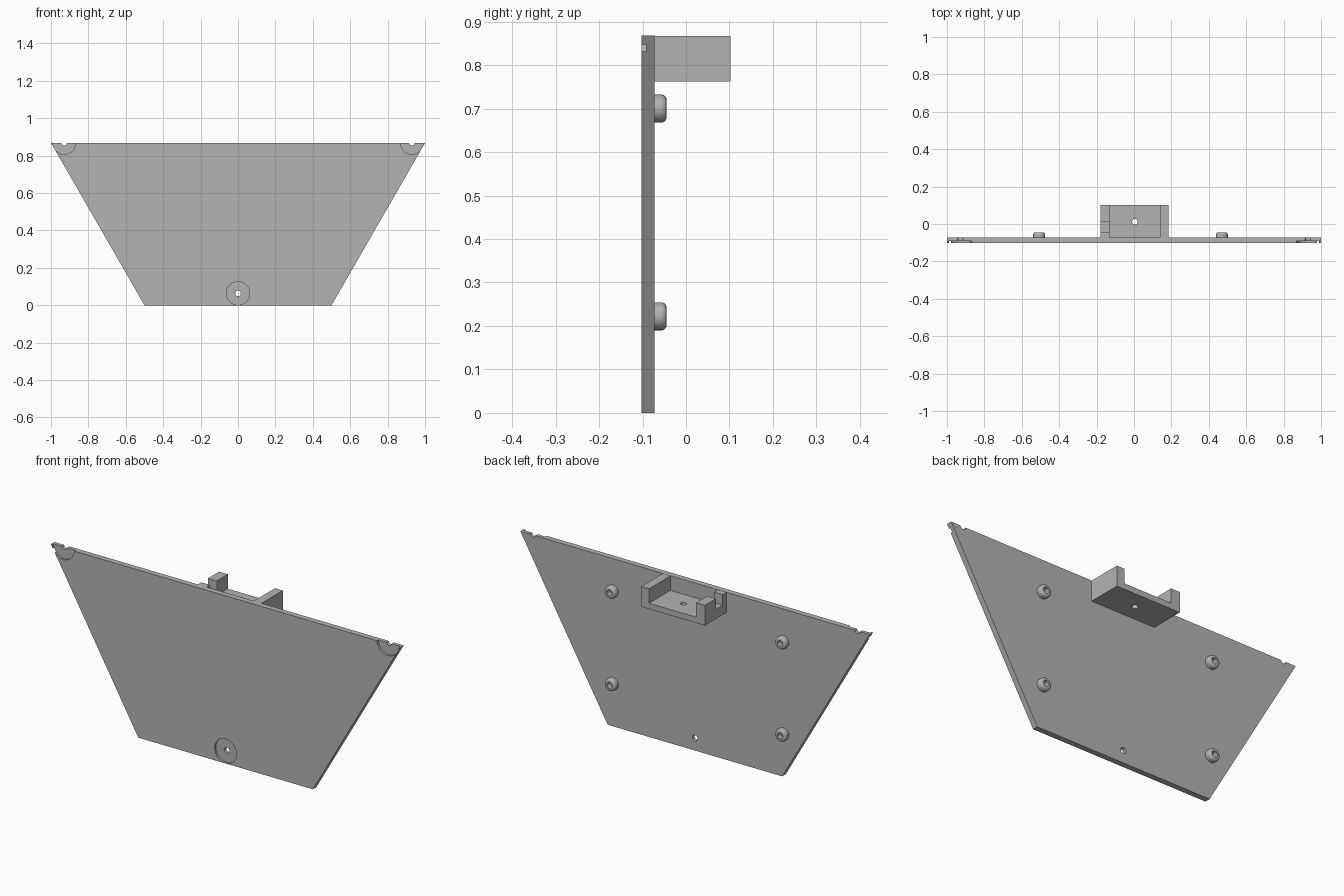
import bpy, bmesh
from math import cos, sin, pi
from mathutils import Matrix, Vector

if "Cube" in bpy.data.objects:
    bpy.data.objects.remove(bpy.data.objects["Cube"])

grey = bpy.data.materials.new("plain grey")
grey.use_nodes = True
grey.diffuse_color = (0.45, 0.45, 0.45, 1)
grey.node_tree.nodes["Principled BSDF"].inputs["Base Color"].default_value = grey.diffuse_color

FRONT, BACK, REAR = -0.102, -0.073, 0.102
TOP = 0.868


def finish(name, bm):
    bmesh.ops.recalc_face_normals(bm, faces=bm.faces)
    mesh = bpy.data.meshes.new(name)
    bm.to_mesh(mesh)
    bm.free()
    mesh.materials.append(grey)
    obj = bpy.data.objects.new(name, mesh)
    bpy.context.collection.objects.link(obj)
    return obj


def prism(name, outline, y0, y1):
    """Extrude an x-z outline along y."""
    bm = bmesh.new()
    face = bm.faces.new([bm.verts.new((x, y0, z)) for x, z in outline])
    ext = bmesh.ops.extrude_face_region(bm, geom=[face])["geom"]
    bmesh.ops.translate(bm, vec=(0, y1 - y0, 0),
                        verts=[v for v in ext if isinstance(v, bmesh.types.BMVert)])
    return finish(name, bm)


def box(name, x0, x1, y0, y1, z0, z1):
    return prism(name, [(x0, z0), (x1, z0), (x1, z1), (x0, z1)], y0, y1)


def disc(name, x, z, r, y0, y1, n=48):
    ring = [(x + r * cos(2 * pi * i / n), z + r * sin(2 * pi * i / n)) for i in range(n)]
    return prism(name, ring, y0, y1)


def cut(obj, cutter):
    cutter.hide_render = True
    mod = obj.modifiers.new("cut", "BOOLEAN")
    mod.operation, mod.solver, mod.object = "DIFFERENCE", "EXACT", cutter
    bpy.context.view_layer.objects.active = obj
    bpy.ops.object.modifier_apply(modifier=mod.name)
    bpy.data.objects.remove(cutter)


def smooth(obj):
    bpy.ops.object.select_all(action="DESELECT")
    obj.select_set(True)
    bpy.context.view_layer.objects.active = obj
    bpy.ops.object.shade_smooth_by_angle(angle=0.6)


# Trapezoid plate with three shallow round recesses and through holes
plate = prism("plate", [(-0.5, 0), (0.5, 0), (1, TOP), (-1, TOP)], FRONT, BACK)
for x, z in ((0, 0.064), (-0.93, TOP + 0.002), (0.93, TOP + 0.002)):
    cut(plate, disc("recess_cutter", x, z, 0.0625, FRONT - 0.02, FRONT + 0.01))
    cut(plate, disc("hole_cutter", x, z, 0.015, FRONT - 0.02, BACK + 0.02, 24))
smooth(plate)

# Tray on the back: open at the top and rear, with a slot in one side wall
tray = box("tray", -0.18, 0.185, BACK, REAR, 0.762, TOP - 0.001)
cut(tray, box("pocket_cutter", -0.13, 0.14, BACK + 0.0005, REAR + 0.05, 0.792, 1))
cut(tray, box("slot_cutter", -0.25, -0.12, -0.043, 0.012, 0.812, 1))
drill = disc("drill_cutter", 0, 0, 0.015, -0.2, 0.2, 24)
drill.data.transform(Matrix.Translation((0.005, 0.012, 0.8)) @ Matrix.Rotation(pi / 2, 4, "X"))
cut(tray, drill)
smooth(tray)

# Rounded hollow feet, turned around the y axis
profile = [(0.032, 0)]
profile += [(0.021 + 0.011 * cos(a * pi / 12), 0.017 + 0.011 * sin(a * pi / 12)) for a in range(7)]
profile += [(0.015, 0.028), (0.015, 0.001), (0, 0.001)]
for side, x in (("right", -0.507), ("left", 0.47)):
    for level, z in (("lower", 0.222), ("upper", 0.7)):
        bm = bmesh.new()
        verts = [bm.verts.new((r, y, 0)) for r, y in profile]
        edges = [bm.edges.new(pair) for pair in zip(verts, verts[1:])]
        bmesh.ops.spin(bm, geom=verts + edges, cent=(0, 0, 0), axis=(0, 1, 0),
                       angle=2 * pi, steps=32)
        bmesh.ops.remove_doubles(bm, verts=bm.verts, dist=0.0001)
        bmesh.ops.translate(bm, vec=Vector((x, BACK, z)), verts=bm.verts)
        smooth(finish(f"{level}_{side}_foot", bm))
